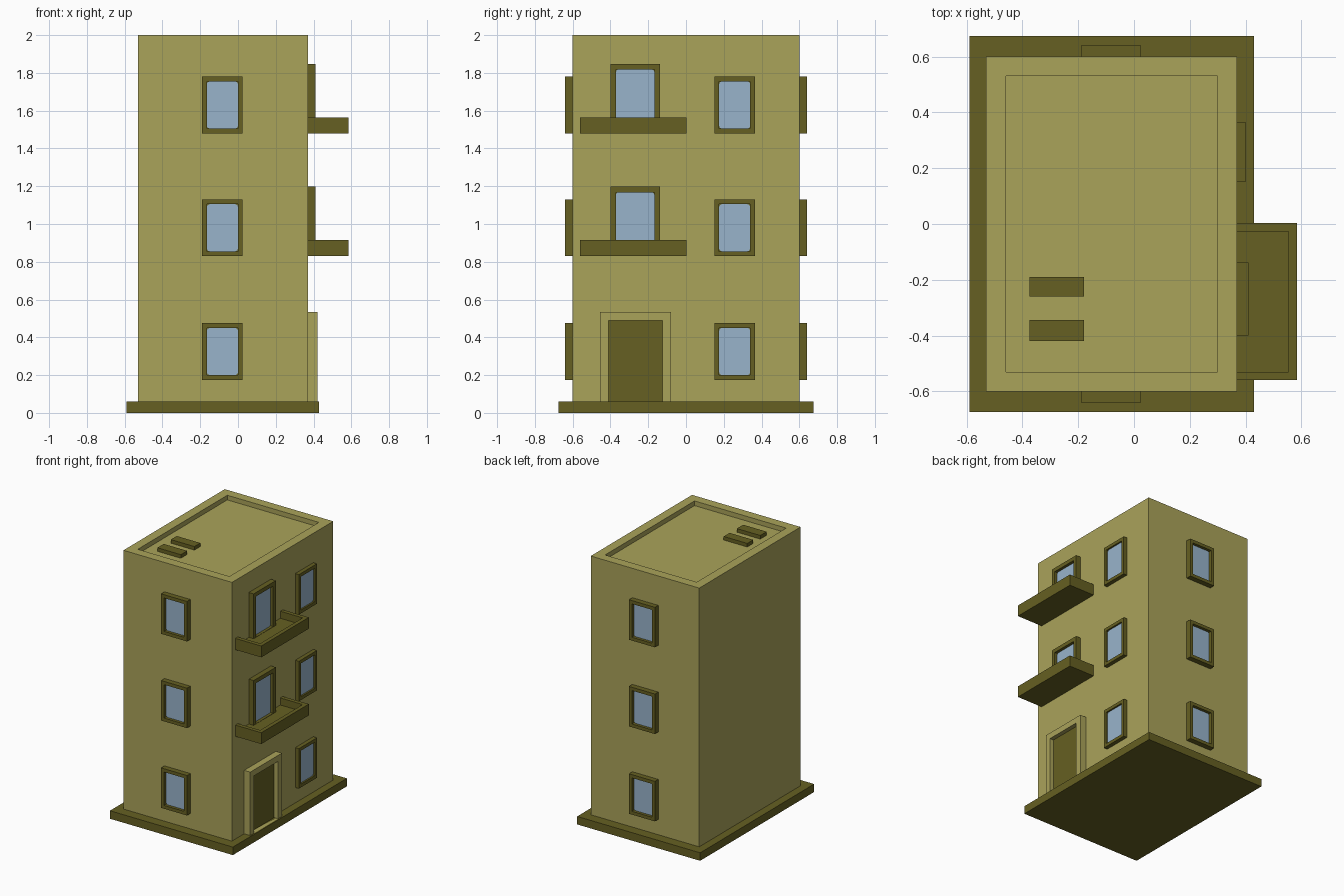
import bpy, bmesh
from mathutils import Vector

if "Cube" in bpy.data.objects:
    bpy.data.objects.remove(bpy.data.objects["Cube"])


def material(name, rgb):
    m = bpy.data.materials.new(name)
    m.diffuse_color = (*rgb, 1)
    m.use_nodes = True
    m.node_tree.nodes["Principled BSDF"].inputs["Base Color"].default_value = m.diffuse_color
    return m


WALL = material("sand_wall", (0.402, 0.366, 0.102))
TRIM = material("dark_olive_trim", (0.133, 0.117, 0.016))
GLASS = material("pale_blue_glass", (0.314, 0.456, 0.597))


def box(name, lo, hi, mat, out=None, margin=0, depth=0, round_by=0):
    """Box between two corners. The face pointing 'out' can be recessed,
    and the edges running along 'out' can be rounded."""
    lo, hi = Vector(lo), Vector(hi)
    bm = bmesh.new()
    bmesh.ops.create_cube(bm, size=1)
    for v in bm.verts:
        v.co = (lo + hi) / 2 + v.co * (hi - lo)
    bm.normal_update()
    if out is not None:
        out = Vector(out)
    if depth:
        face = max(bm.faces, key=lambda f: f.normal.dot(out))
        bmesh.ops.inset_region(bm, faces=[face], thickness=margin, use_even_offset=True)
        new = bmesh.ops.extrude_discrete_faces(bm, faces=[face])["faces"][0]
        bmesh.ops.translate(bm, verts=new.verts[:], vec=-out * depth)
    if round_by:
        edges = [e for e in bm.edges
                 if abs((e.verts[0].co - e.verts[1].co).normalized().dot(out)) > 0.9]
        bmesh.ops.bevel(bm, geom=edges, offset=round_by, segments=2,
                        profile=0.5, affect='EDGES')
    bmesh.ops.recalc_face_normals(bm, faces=bm.faces[:])
    mesh = bpy.data.meshes.new(name)
    bm.to_mesh(mesh)
    bm.free()
    mesh.materials.append(mat)
    ob = bpy.data.objects.new(name, mesh)
    bpy.context.collection.objects.link(ob)
    return ob


def opening(name, side, a, z, proud, margin, frame_mat, pane_mat, pane, round_by=0):
    """Recessed frame with a thin pane. side: front, back or right;
    a and z are the ranges along the wall and in height."""
    depth = proud - 0.012

    def corners(p0, p1, m):
        u0, u1, z0, z1 = a[0] + m, a[1] - m, z[0] + m, z[1] - m
        if side == "right":
            return (0.37 + p0, u0, z0), (0.37 + p1, u1, z1)
        if side == "front":
            return (u0, -0.6 - p1, z0), (u1, -0.6 - p0, z1)
        return (u0, 0.6 + p0, z0), (u1, 0.6 + p1, z1)

    out = {"right": (1, 0, 0), "front": (0, -1, 0), "back": (0, 1, 0)}[side]
    box(name + "_frame", *corners(-0.01, proud, 0), frame_mat, out, margin, depth)
    box(name + "_" + pane, *corners(0.01, 0.018, margin), pane_mat, out, round_by=round_by)


# Base and main block with sunken roof
box("base_slab", (-0.59, -0.675, 0), (0.43, 0.675, 0.06), TRIM)
box("building_body", (-0.53, -0.6, 0.05), (0.37, 0.6, 2), WALL, (0, 0, 1), 0.07, 0.035)

# Roof vents
for i, (y0, y1) in enumerate([(-0.26, -0.19), (-0.42, -0.345)]):
    box(f"roof_vent_{i + 1}", (-0.375, y0, 1.96), (-0.18, y1, 1.992), TRIM)

# Windows on three sides of every floor
for i, z in enumerate([0.175, 0.83, 1.48]):
    for side, a, proud in [("front", (-0.19, 0.025), 0.04),
                           ("back", (-0.19, 0.025), 0.04),
                           ("right", (0.15, 0.365), 0.03)]:
        opening(f"{side}_window_{i + 1}", side, a, (z, z + 0.3), proud, 0.025,
                TRIM, GLASS, "glass", 0.015)

# Balconies with glazed doors
for i, z in enumerate([0.83, 1.48]):
    box(f"balcony_{i + 1}", (0.34, -0.56, z), (0.585, 0.003, z + 0.085), TRIM,
        (0, 0, 1), 0.03, 0.053)
    opening(f"balcony_door_{i + 1}", "right", (-0.4, -0.138), (z + 0.004, z + 0.368),
            0.04, 0.03, TRIM, GLASS, "glass", 0.012)

# Entrance
opening("entrance", "right", (-0.455, -0.08), (0.015, 0.535), 0.05, 0.045,
        WALL, TRIM, "door")
